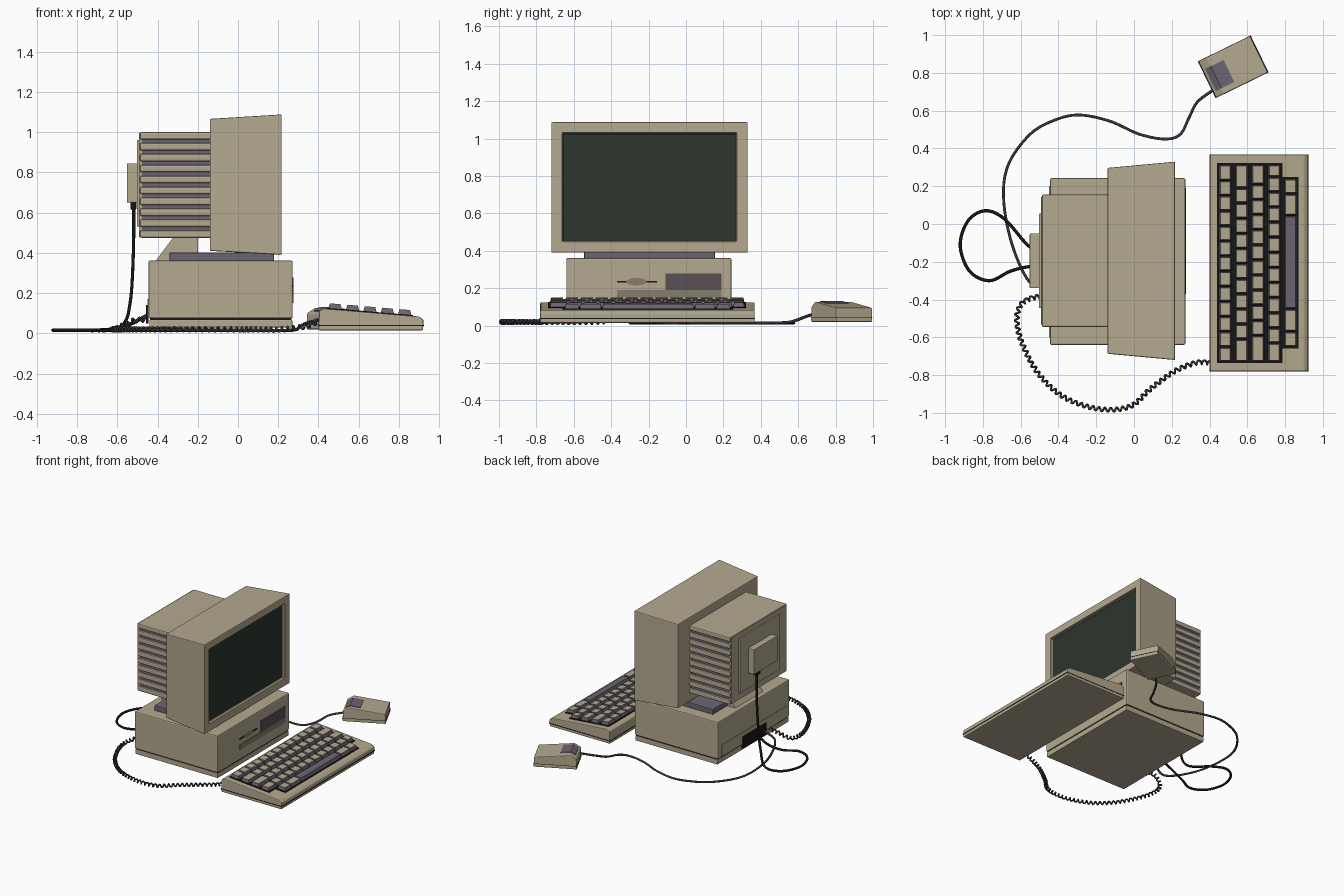
import bpy, bmesh, math
from mathutils import Vector, Matrix

cube = bpy.data.objects.get("Cube")
if cube:
    bpy.data.objects.remove(cube, do_unlink=True)


def material(name, r, g, b):
    m = bpy.data.materials.new(name)
    m.use_nodes = True
    m.diffuse_color = (r, g, b, 1)
    m.node_tree.nodes["Principled BSDF"].inputs["Base Color"].default_value = (r, g, b, 1)
    return m


BEIGE = material("beige plastic", 0.46, 0.40, 0.28)
TAN = material("dark tan", 0.24, 0.20, 0.145)
GREY = material("purple grey", 0.15, 0.13, 0.17)
DRIVE = material("drive grey", 0.10, 0.085, 0.09)
GREEN = material("screen green", 0.026, 0.036, 0.027)
BLACK = material("black", 0.008, 0.008, 0.008)
CORD = material("cord grey", 0.04, 0.038, 0.045)


def finish(name, bm, mats, bevel=0.0):
    bmesh.ops.recalc_face_normals(bm, faces=bm.faces)
    me = bpy.data.meshes.new(name)
    bm.to_mesh(me)
    bm.free()
    for m in mats:
        me.materials.append(m)
    ob = bpy.data.objects.new(name, me)
    bpy.context.collection.objects.link(ob)
    if bevel:
        mod = ob.modifiers.new("soft edges", "BEVEL")
        mod.width, mod.segments = bevel, 2
    return ob


def prism(name, profile, y0, y1, mat, bevel=0.0):
    """Profile in x and z, extruded along y."""
    bm = bmesh.new()
    face = bm.faces.new([bm.verts.new((x, y0, z)) for x, z in profile])
    new = bmesh.ops.extrude_face_region(bm, geom=[face])["geom"]
    bmesh.ops.translate(bm, vec=(0, y1 - y0, 0),
                        verts=[v for v in new if isinstance(v, bmesh.types.BMVert)])
    return finish(name, bm, [mat], bevel)


def box(name, x, y, z, mat, bevel=0.0):
    return prism(name, [(x[0], z[0]), (x[1], z[0]), (x[1], z[1]), (x[0], z[1])],
                 y[0], y[1], mat, bevel)


def smooth_path(points, steps=12):
    """Catmull-Rom curve through the points."""
    p = [Vector(q) for q in points]
    p = [2 * p[0] - p[1]] + p + [2 * p[-1] - p[-2]]
    out = []
    for a, b, c, d in zip(p, p[1:], p[2:], p[3:]):
        for i in range(steps):
            t = i / steps
            out.append(0.5 * (2 * b + (c - a) * t + (2 * a - 5 * b + 4 * c - d) * t * t
                              + (3 * b - a - 3 * c + d) * t ** 3))
    return out + [p[-2]]


def cable(name, path, radius, mat):
    cu = bpy.data.curves.new(name, "CURVE")
    cu.dimensions = "3D"
    cu.bevel_depth, cu.bevel_resolution, cu.use_fill_caps = radius, 1, True
    sp = cu.splines.new("POLY")
    sp.points.add(len(path) - 1)
    for q, v in zip(sp.points, path):
        q.co = (*v, 1)
    cu.materials.append(mat)
    ob = bpy.data.objects.new(name, cu)
    bpy.context.collection.objects.link(ob)


# System unit
MID = -0.195
box("unit_plinth", (-0.44, 0.27), (-0.635, 0.24), (0.03, 0.068), BEIGE, 0.004)
box("unit_seam", (-0.437, 0.267), (-0.632, 0.237), (0.06, 0.08), BLACK)
box("unit_case", (-0.445, 0.272), (-0.64, 0.243), (0.074, 0.362), BEIGE, 0.008)
box("drive_bay", (0.265, 0.276), (-0.11, 0.19), (0.19, 0.278), DRIVE)
box("front_recess_strip", (0.265, 0.275), (-0.37, 0.19), (0.15, 0.19), TAN)
box("disk_slot", (0.265, 0.276), (-0.37, -0.155), (0.23, 0.24), BLACK)
grip = [(MID - 0.07 + 0.055 * math.cos(a), 0.235 + 0.02 * math.sin(a))
        for a in [i * math.tau / 16 for i in range(16)]]
bm = bmesh.new()
bm.faces.new([bm.verts.new((0.2765, y, z)) for y, z in grip])
finish("disk_slot_grip", bm, [TAN])
box("rear_panel", (-0.45, -0.44), (-0.6, 0.2), (0.08, 0.17), BEIGE)
box("rear_socket_plate", (-0.456, -0.445), (-0.34, -0.05), (0.05, 0.14), BLACK)
box("swivel_plate", (-0.34, 0.18), (MID - 0.35, MID + 0.35), (0.36, 0.402), GREY, 0.005)
prism("neck", [(-0.41, 0.36), (-0.2, 0.36), (-0.2, 0.48), (-0.32, 0.48)],
      MID - 0.17, MID + 0.17, BEIGE)

# Monitor bezel: tapered shell with a sunken screen
bm = bmesh.new()
rings = []
for x, half, z0, z1 in ((-0.14, 0.492, 0.41, 1.066), (0.217, 0.525, 0.39, 1.088)):
    rings.append([bm.verts.new((x, MID + s * half, z))
                  for s, z in ((-1, z0), (1, z0), (1, z1), (-1, z1))])
back, front = rings
bm.faces.new(back[::-1])
screen = bm.faces.new(front)
for i in range(4):
    j = (i + 1) % 4
    bm.faces.new((back[i], back[j], front[j], front[i]))
bmesh.ops.recalc_face_normals(bm, faces=bm.faces)
bmesh.ops.inset_region(bm, faces=[screen], thickness=0.082)
lip = bmesh.ops.inset_region(bm, faces=[screen], thickness=0.007, depth=-0.025)["faces"]
for f in lip:
    f.material_index = 1
screen.material_index = 2
finish("monitor_bezel", bm, [BEIGE, TAN, GREEN], 0.006)

# Monitor rear housing with ribbed sides
box("housing_core", (-0.482, -0.13), (MID - 0.336, MID + 0.336), (0.48, 0.99), GREY)
RIBS = 10
pitch = (1.0 - 0.475 - 0.036) / (RIBS - 1)
for i in range(RIBS):
    z = 0.475 + i * pitch
    box(f"housing_rib_{i + 1}", (-0.488, -0.13), (MID - 0.35, MID + 0.35),
        (z, z + 0.036), BEIGE, 0.008)
box("housing_back", (-0.493, -0.478), (MID - 0.338, MID + 0.338), (0.48, 0.995), BEIGE)
box("back_panel", (-0.503, -0.485), (MID - 0.25, MID + 0.25), (0.53, 0.96), BEIGE, 0.004)
box("back_box", (-0.552, -0.49), (-0.34, -0.05), (0.65, 0.845), BEIGE, 0.005)
box("power_plug", (-0.535, -0.505), (-0.155, -0.105), (0.615, 0.655), BLACK, 0.005)

# Keyboard
prism("keyboard_case", [(0.40, 0.015), (0.92, 0.015), (0.922, 0.068), (0.90, 0.084),
                        (0.425, 0.124), (0.403, 0.112)], -0.78, 0.367, BEIGE, 0.006)
box("keyboard_seam", (0.3985, 0.924), (-0.782, 0.369), (0.036, 0.041), BLACK)
SLOPE = 0.04 / 0.475


def deck(x):
    return 0.124 - (x - 0.425) * SLOPE


def well(name, x0, x1, y0, y1):
    prism(name, [(x0, deck(x0) - 0.004), (x1, deck(x1) - 0.004),
                 (x1, deck(x1) + 0.004), (x0, deck(x0) + 0.004)], y0, y1, BLACK)


well("key_well", 0.44, 0.785, -0.737, 0.322)
well("space_row_well", 0.78, 0.87, -0.66, 0.25)


def key(name, x, y0, y1, top):
    """Tapered key with grey flanks and a coloured cap."""
    bm = bmesh.new()
    bmesh.ops.create_cube(bm, size=1)
    for v in bm.verts:
        up = v.co.z > 0
        hx = 0.026 if up else 0.034
        pad = 0.008 if up else 0.002
        px = x + math.copysign(hx, v.co.x)
        py = y0 + pad if v.co.y < 0 else y1 - pad
        v.co = (px, py, deck(px) + (0.028 if up else 0))
    bm.normal_update()
    for f in bm.faces:
        f.material_index = 1 if f.normal.z > 0.9 else 0
    finish(name, bm, [GREY, top])


ROW = [0.483 + 0.0865 * i for i in range(5)]
for r, first in enumerate((0.08, 0.12, 0.14, 0.10)):
    y, width, n = -0.73, first, 1
    while y < 0.30:
        end = y + width
        if 0.315 - end < 0.06:
            end = 0.315
        key(f"key_row{r + 1}_{n}", ROW[r], y, end, BEIGE)
        y, width, n = end, 0.08, n + 1
for n, (y0, y1) in enumerate(((-0.65, -0.57), (-0.57, -0.45), (0.045, 0.16), (0.16, 0.24))):
    key(f"key_row5_{n + 1}", ROW[4], y0, y1, BEIGE)
key("space_bar", ROW[4], -0.45, 0.045, GREY)

# Mouse, modelled along x then turned into place
place = Matrix.Translation((0.525, 0.832, 0)) @ Matrix.Rotation(math.radians(26), 4, "Z")
mouse = [
    prism("mouse_body", [(-0.155, 0.02), (0.155, 0.02), (0.152, 0.096), (-0.105, 0.128),
                         (-0.152, 0.1)], -0.108, 0.108, BEIGE, 0.006),
    prism("mouse_button", [(-0.138, 0.104), (-0.03, 0.112), (-0.03, 0.122),
                           (-0.105, 0.132), (-0.138, 0.113)], -0.075, 0.055, GREY),
    box("mouse_seam", (-0.156, 0.156), (-0.1085, 0.1085), (0.044, 0.047), BLACK),
]
for ob in mouse:
    ob.matrix_world = place

# Cables
cable("mouse_cable", smooth_path([
    (-0.45, -0.31, 0.09), (-0.55, -0.31, 0.04), (-0.645, -0.11, 0.015), (-0.69, 0.13, 0.015),
    (-0.665, 0.315, 0.015), (-0.55, 0.475, 0.015), (-0.42, 0.55, 0.015), (-0.29, 0.577, 0.015),
    (-0.13, 0.545, 0.015), (0.03, 0.475, 0.015), (0.165, 0.45, 0.015), (0.245, 0.475, 0.015),
    (0.29, 0.56, 0.02), (0.335, 0.645, 0.05), (0.42, 0.71, 0.07)]), 0.008, CORD)
cable("power_cable", smooth_path([
    (-0.518, -0.13, 0.63), (-0.52, -0.13, 0.4), (-0.535, -0.13, 0.16), (-0.575, -0.1, 0.04),
    (-0.69, 0.03, 0.016), (-0.79, 0.07, 0.016), (-0.88, 0.015, 0.016), (-0.92, -0.115, 0.016),
    (-0.87, -0.25, 0.016), (-0.765, -0.3, 0.016), (-0.655, -0.25, 0.016),
    (-0.55, -0.225, 0.04), (-0.45, -0.225, 0.09)]), 0.009, BLACK)

# Coiled keyboard cord: a helix wound round a smooth path
core = smooth_path([
    (-0.45, -0.39, 0.07), (-0.53, -0.39, 0.06), (-0.6, -0.43, 0.025), (-0.62, -0.52, 0.02),
    (-0.585, -0.65, 0.02), (-0.5, -0.8, 0.02), (-0.365, -0.92, 0.02), (-0.18, -0.98, 0.02),
    (-0.02, -0.965, 0.02), (0.085, -0.875, 0.02), (0.215, -0.78, 0.02),
    (0.33, -0.735, 0.035), (0.41, -0.735, 0.065)], 40)
coil, angle = [], 0.0
for a, b in zip(core, core[1:]):
    d = b - a
    side = d.cross(Vector((0, 0, 1))).normalized()
    up = side.cross(d).normalized()
    coil.append(a + 0.011 * (math.cos(angle) * side + math.sin(angle) * up))
    angle += math.tau * d.length / 0.032
cable("keyboard_cord", coil, 0.006, CORD)
